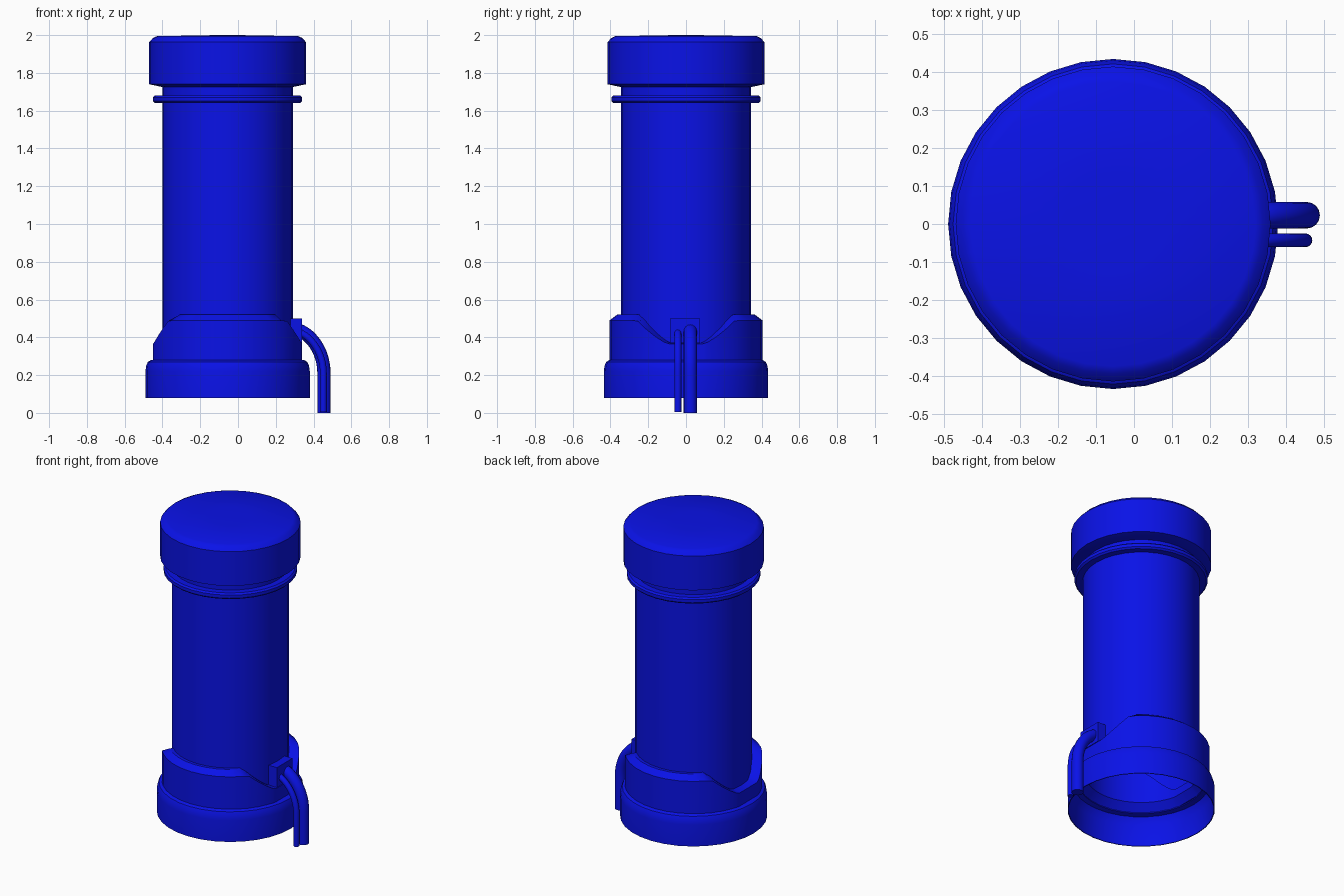
import bpy, bmesh, math
from mathutils import Vector

if "Cube" in bpy.data.objects:
    bpy.data.objects.remove(bpy.data.objects["Cube"])

CX = -0.055   # axis of the round body
blue = bpy.data.materials.new("blue")
blue.diffuse_color = (0.003, 0.006, 0.8, 1)
blue.use_nodes = True
blue.node_tree.nodes["Principled BSDF"].inputs["Base Color"].default_value = blue.diffuse_color


def finish(bm, name, angle=35):
    bmesh.ops.remove_doubles(bm, verts=bm.verts, dist=1e-5)
    bmesh.ops.recalc_face_normals(bm, faces=bm.faces)
    me = bpy.data.meshes.new(name)
    bm.to_mesh(me)
    bm.free()
    ob = bpy.data.objects.new(name, me)
    bpy.context.collection.objects.link(ob)
    me.materials.append(blue)
    bpy.ops.object.select_all(action='DESELECT')
    ob.select_set(True)
    bpy.context.view_layer.objects.active = ob
    bpy.ops.object.shade_smooth_by_angle(angle=math.radians(angle))
    return ob


def skin(bm, rings, wrap):
    """Bridge a closed loop of vertex columns; wrap closes each column."""
    for i, a in enumerate(rings):
        b = rings[(i + 1) % len(rings)]
        m = len(a)
        for j in range(m if wrap else m - 1):
            k = (j + 1) % m
            bm.faces.new((a[j], b[j], b[k], a[k]))


def lathe(name, profile, closed=True, sides=32):
    bm = bmesh.new()
    cols = []
    for i in range(sides):
        t = 2 * math.pi * i / sides
        cols.append([bm.verts.new((CX + r * math.cos(t), r * math.sin(t), z))
                     for r, z in profile])
    if profile[0][0] == 0:      # merge axis points into poles
        for j in (0, len(profile) - 1):
            if profile[j][0] == 0:
                for c in cols[1:]:
                    bm.verts.remove(c[j])
                    c[j] = cols[0][j]
        for i, a in enumerate(cols):
            b = cols[(i + 1) % sides]
            for j in range(len(profile) - 1):
                loop = list(dict.fromkeys((a[j], b[j], b[j + 1], a[j + 1])))
                bm.faces.new(loop)
    else:
        skin(bm, cols, closed)
    return finish(bm, name)


def pipe(name, path, y, r, sides=16):
    """Round tube along an x-z path, capped at both ends."""
    bm = bmesh.new()
    pts = [Vector((x, y, z)) for x, z in path]
    rows = []
    for i, p in enumerate(pts):
        d = (pts[min(i + 1, len(pts) - 1)] - pts[max(i - 1, 0)]).normalized()
        n = Vector((-d.z, 0, d.x))
        rows.append([bm.verts.new(p + n * r * math.cos(t) + Vector((0, r * math.sin(t), 0)))
                     for t in (2 * math.pi * k / sides for k in range(sides))])
    for a, b in zip(rows, rows[1:]):
        for k in range(sides):
            m = (k + 1) % sides
            bm.faces.new((a[k], a[m], b[m], b[k]))
    bm.faces.new(rows[0])
    bm.faces.new(rows[-1])
    return finish(bm, name)


# main tube, hollow
lathe("body_tube", [(0.345, 0.32), (0.345, 1.76)], closed=False)

# domed cap
lathe("top_cap", [(0, 2.0), (0.13, 1.999), (0.375, 1.994), (0.395, 1.985), (0.415, 1.963),
                  (0.415, 1.74), (0.345, 1.725), (0, 1.725)])

# thin ring below the cap
lathe("neck_ring", [(0.345, 1.64), (0.385, 1.64), (0.395, 1.65), (0.395, 1.67),
                    (0.385, 1.68), (0.345, 1.68)])

# hollow skirt base
lathe("base_skirt", [(0.435, 0.08), (0.435, 0.22), (0.431, 0.25), (0.422, 0.27), (0.405, 0.28),
                     (0.373, 0.28), (0.373, 0.27), (0.405, 0.265), (0.428, 0.22), (0.43, 0.08)])

# collar whose rim dips to a notch on the +x and -x sides
rim = [(13, 0.37), (17, 0.38), (23, 0.405), (31, 0.445), (39, 0.49), (46, 0.52),
       (56.25, 0.52), (67.5, 0.52), (78.75, 0.52), (90, 0.52)]
quarter = rim + [(180 - a, z) for a, z in reversed(rim[:-1])]
full = quarter + [(a + 180, z) for a, z in quarter]
bm = bmesh.new()
cols = []
for a, z in full:
    c, s = math.cos(math.radians(a)), math.sin(math.radians(a))
    edge = min(z - 0.004, 0.49)
    section = [(0.373, 0.275), (0.405, 0.275), (0.405, edge), (0.365, z), (0.33, z), (0.33, 0.32)]
    cols.append([bm.verts.new((CX + r * c, r * s, h)) for r, h in section])
skin(bm, cols, True)
finish(bm, "notched_collar", 30)

# outlet block in the +x notch
bm = bmesh.new()
bmesh.ops.create_cube(bm, size=1)
bmesh.ops.scale(bm, vec=(0.075, 0.16, 0.13), verts=bm.verts)
bmesh.ops.translate(bm, vec=(0.3025, -0.005, 0.435), verts=bm.verts)
finish(bm, "outlet_block")


# two hoses bending down to the ground
def bend(x0, z0, x1, z1, foot, n=10):
    arc = [(x0 + (x1 - x0) * math.sin(t), z1 + (z0 - z1) * math.cos(t))
           for t in (math.radians(25 + 65 * i / n) for i in range(n + 1))]
    return [(x0 + 0.03, z0 - 0.01)] + arc + [(x1, foot)]


pipe("large_hose", bend(0.25, 0.455, 0.455, 0.21, 0.0), 0.023, 0.035)
pipe("small_hose", bend(0.25, 0.445, 0.452, 0.21, 0.005), -0.043, 0.018)
